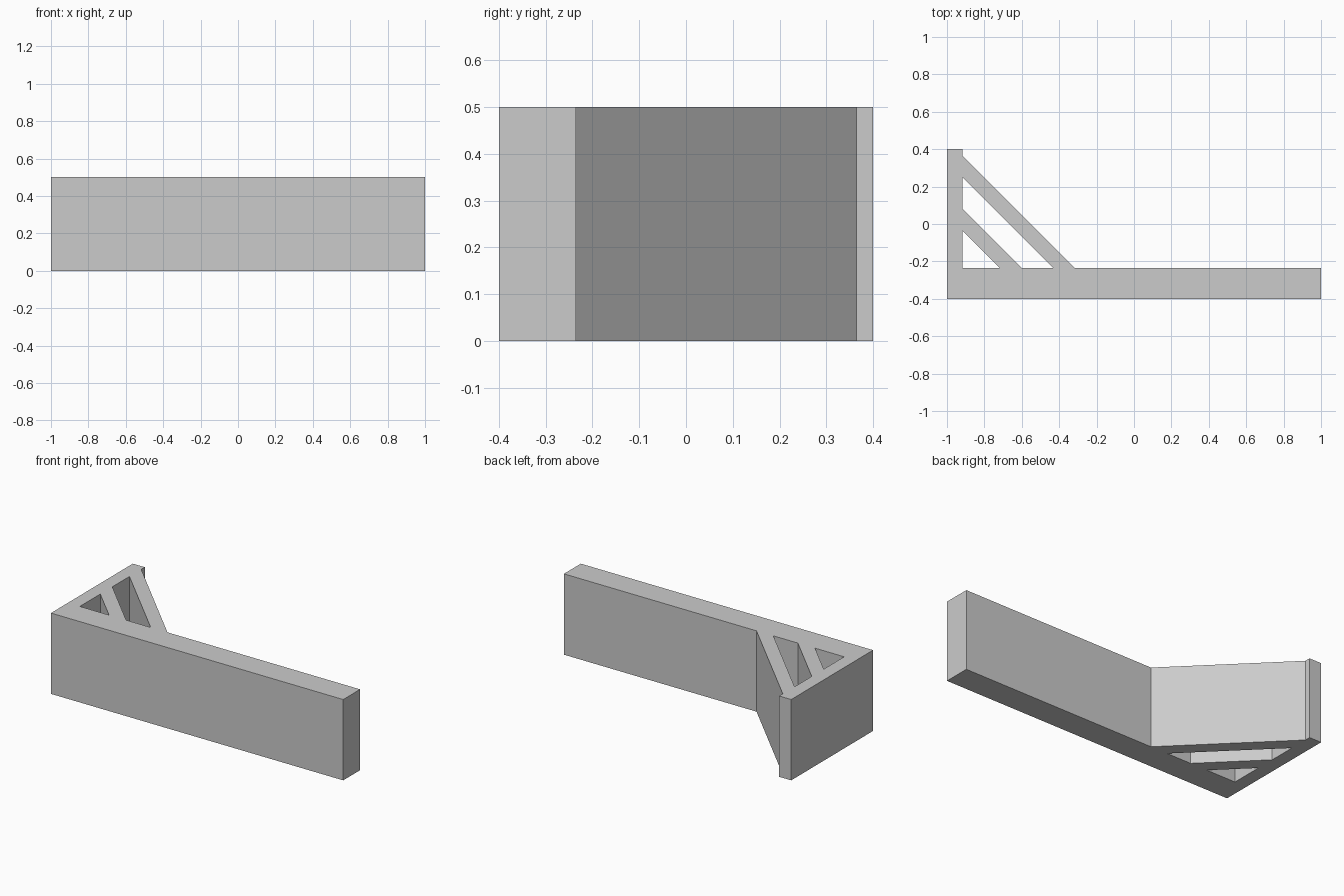
import bpy
import bmesh

cube = bpy.data.objects.get("Cube")
if cube:
    bpy.data.objects.remove(cube, do_unlink=True)

HEIGHT = 0.5
WALL_X = -0.918   # inner face of the short wall
BAR_Y = -0.235    # back face of the long bar


def on_wall(s):
    """Point where the diagonal x + y = s meets the short wall."""
    return (WALL_X, s - WALL_X)


def on_bar(s):
    """Point where the diagonal x + y = s meets the long bar."""
    return (s - BAR_Y, BAR_Y)


# Plan profile: L-shaped outline with a diagonal brace, and two openings
outline = [(-1, -0.4), (1, -0.4), (1, BAR_Y), on_bar(-0.553),
           on_wall(-0.553), (WALL_X, 0.4), (-1, 0.4)]
long_opening = [on_bar(-0.668), on_wall(-0.668), on_wall(-0.836), on_bar(-0.836)]
corner_opening = [on_bar(-0.953), on_wall(-0.953), (WALL_X, BAR_Y)]

curve = bpy.data.curves.new("bracket_profile", "CURVE")
curve.dimensions = "2D"
curve.fill_mode = "BOTH"
curve.extrude = HEIGHT / 2
for loop in (outline, long_opening, corner_opening):
    spline = curve.splines.new("POLY")
    spline.points.add(len(loop) - 1)
    for point, (x, y) in zip(spline.points, loop):
        point.co = (x, y, 0, 1)
    spline.use_cyclic_u = True

# Extruded solid, welded and lifted to the ground
helper = bpy.data.objects.new("profile_helper", curve)
bpy.context.collection.objects.link(helper)
bpy.context.view_layer.update()
evaluated = helper.evaluated_get(bpy.context.evaluated_depsgraph_get())
mesh = bpy.data.meshes.new_from_object(evaluated)
bpy.data.objects.remove(helper, do_unlink=True)
bpy.data.curves.remove(curve)

bm = bmesh.new()
bm.from_mesh(mesh)
bmesh.ops.remove_doubles(bm, verts=bm.verts, dist=0.0005)
bmesh.ops.translate(bm, verts=bm.verts, vec=(0, 0, HEIGHT / 2))
bmesh.ops.recalc_face_normals(bm, faces=bm.faces)
for face in bm.faces:
    face.smooth = False
bm.to_mesh(mesh)
bm.free()

# Single plain grey
grey = bpy.data.materials.new("plain_grey")
grey.use_nodes = True
color = (0.6, 0.6, 0.6, 1)
grey.diffuse_color = color
grey.node_tree.nodes["Principled BSDF"].inputs["Base Color"].default_value = color
mesh.materials.clear()
mesh.materials.append(grey)

mesh.name = "braced_bracket"
bracket = bpy.data.objects.new("braced_bracket", mesh)
bpy.context.collection.objects.link(bracket)
